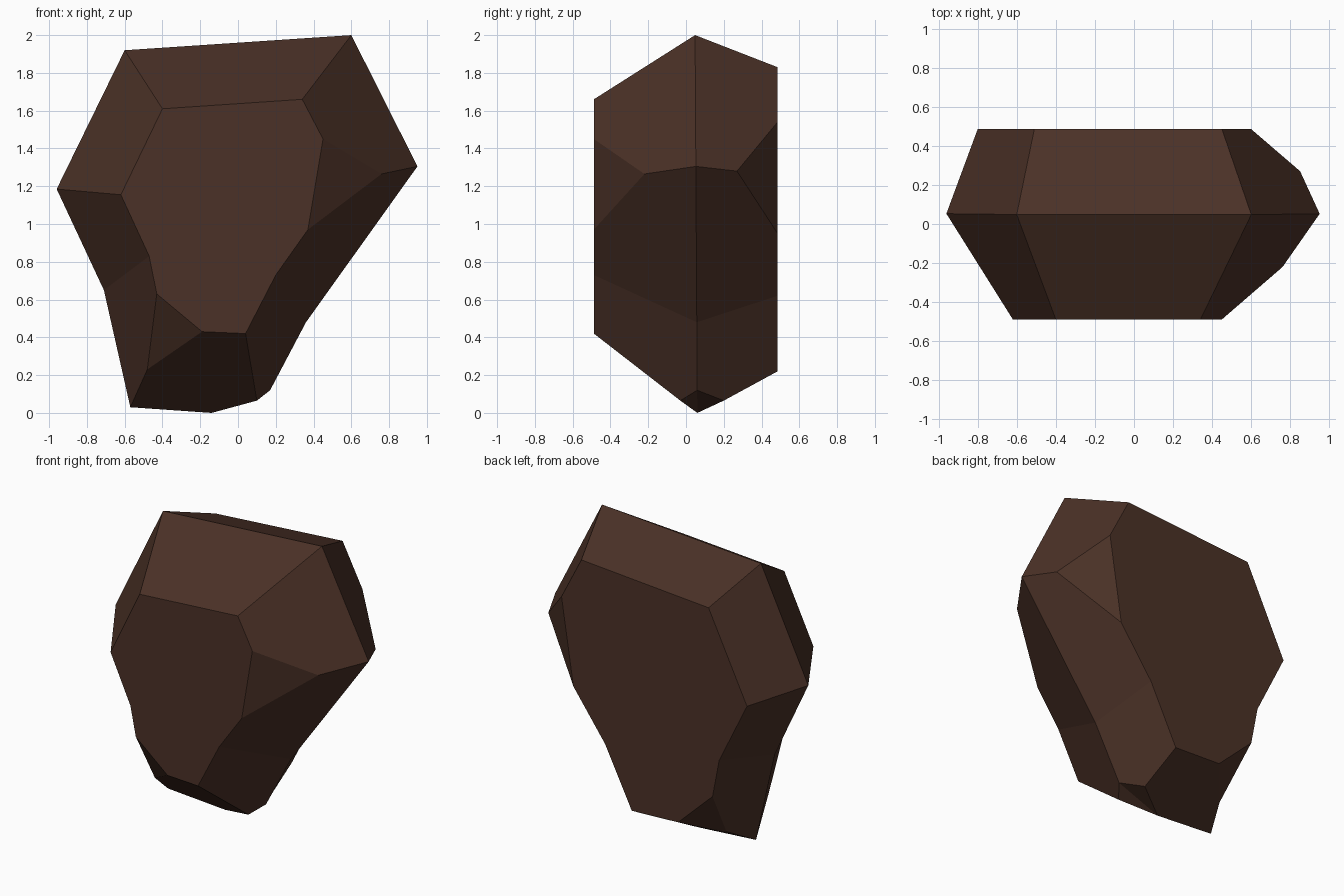
import bpy
import bmesh

if "Cube" in bpy.data.objects:
    bpy.data.objects.remove(bpy.data.objects["Cube"], do_unlink=True)


def make_material(name, colour):
    material = bpy.data.materials.new(name)
    material.use_nodes = True
    material.diffuse_color = colour
    shader = material.node_tree.nodes["Principled BSDF"]
    shader.inputs["Base Color"].default_value = colour
    shader.inputs["Roughness"].default_value = 0.9
    return material


# Widest outline around the middle of the rock, as (x, z), clockwise from top
girdle_outline = [(-.6, 1.92), (.6, 2), (.95, 1.305), (.36, .48), (.17, .12),
                  (-.14, 0), (-.57, .03), (-.71, .65), (-.96, 1.185)]

# Flat front and back facets, as (x, z) in the same order
front_outline = [(-.4, 1.61), (.34, 1.66), (.45, 1.45), (.37, .97), (.2, .73),
                 (.04, .42), (-.19, .43), (-.43, .63), (-.47, .83), (-.62, 1.155)]
back_outline = [(-.51, 1.76), (.45, 1.83), (.6, 1.54), (.51, .95), (.27, .62),
                (.07, .22), (-.28, .235), (-.54, .48), (-.59, .74), (-.8, 1.165)]

# Chipped corners between girdle and facet: side, toe and heel
front_chips = [(.76, -.22, 1.265), (.1, -.03, .065), (-.48, -.21, .23)]
back_chips = [(.85, .27, 1.28), (.08, .2, .065), (-.48, .25, .135)]


def build_half(bm, girdle, outline, depth, chips):
    """Join the girdle to one flat facet with chipped faces."""
    facet = [bm.verts.new((x, depth, z)) for x, z in outline]
    side, toe, heel = [bm.verts.new(point) for point in chips]
    top_left, top_right, shoulder, waist, toe_tip, base, heel_tip, hollow, elbow = girdle
    a, b, c, d, e, f, g, h, i, j = facet
    faces = [
        facet,
        (a, b, top_right, top_left),
        (b, c, side, shoulder, top_right),
        (c, d, side),
        (d, e, waist, shoulder, side),
        (e, f, toe, toe_tip, waist),
        (toe, base, toe_tip),
        (f, g, heel, heel_tip, base, toe),
        (g, h, heel),
        (h, i, hollow, heel_tip, heel),
        (i, j, elbow, hollow),
        (j, a, top_left, elbow),
    ]
    for corners in faces:
        bm.faces.new(corners)


# Rock: two faceted halves sharing one girdle
bm = bmesh.new()
girdle = [bm.verts.new((x, .06 - .006 * z, z)) for x, z in girdle_outline]
build_half(bm, girdle, front_outline, -.488, front_chips)
build_half(bm, girdle, back_outline, .485, back_chips)
bmesh.ops.recalc_face_normals(bm, faces=bm.faces[:])
mesh = bpy.data.meshes.new("rock")
bm.to_mesh(mesh)
bm.free()

rock = bpy.data.objects.new("rock", mesh)
bpy.context.collection.objects.link(rock)
mesh.materials.append(make_material("dark brown stone", (.07, .031, .02, 1)))
